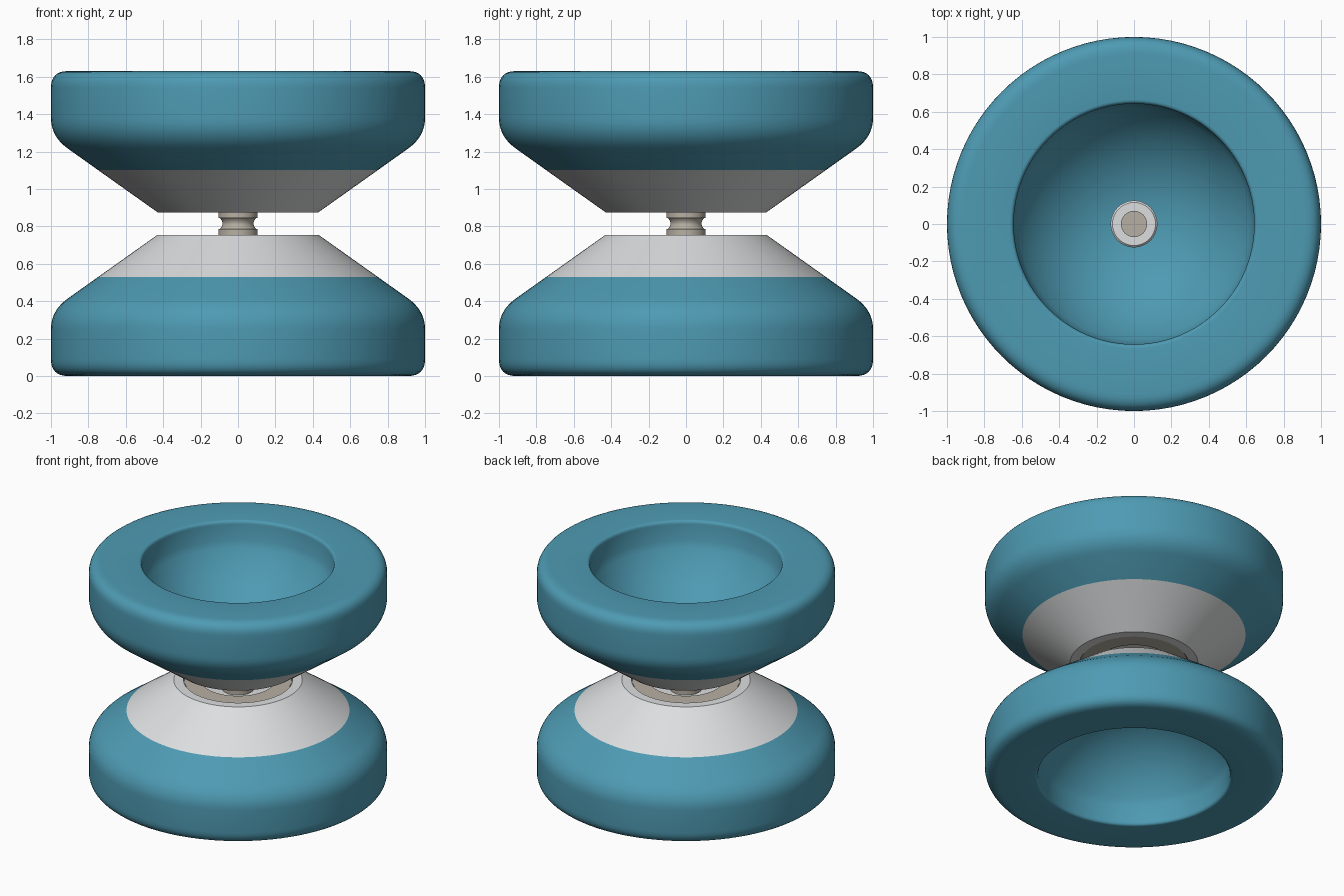
import bpy, bmesh, math
from mathutils import Vector

if "Cube" in bpy.data.objects:
    bpy.data.objects.remove(bpy.data.objects["Cube"])

H = 1.63       # overall height
SEG = 96


def material(name, rgb):
    m = bpy.data.materials.new(name)
    m.diffuse_color = (*rgb, 1)
    m.use_nodes = True
    m.node_tree.nodes["Principled BSDF"].inputs["Base Color"].default_value = m.diffuse_color
    return m


blue = material("teal blue", (0.076, 0.325, 0.45))
grey = material("light grey", (0.72, 0.73, 0.74))
beige = material("warm metal", (0.47, 0.43, 0.36))


def lathe(name, profile, mats, rule=None, flip=False, closed=False):
    """Revolve (radius, z) points; rule(i) gives the material of segment i."""
    bm = bmesh.new()
    rings = []
    for r, z in profile:
        z = H - z if flip else z
        if r < 1e-6:
            rings.append([bm.verts.new((0, 0, z))] * SEG)
        else:
            rings.append([bm.verts.new((r * math.cos(a), r * math.sin(a), z))
                          for a in (2 * math.pi * k / SEG for k in range(SEG))])
    pairs = list(zip(rings, rings[1:]))
    if closed:
        pairs.append((rings[-1], rings[0]))
    for i, (a, b) in enumerate(pairs):
        for k in range(SEG):
            n = (k + 1) % SEG
            corners = list(dict.fromkeys([a[k], a[n], b[n], b[k]]))
            f = bm.faces.new(corners)
            f.material_index = rule(i) if rule else 0
    bmesh.ops.recalc_face_normals(bm, faces=bm.faces)
    me = bpy.data.meshes.new(name)
    bm.to_mesh(me)
    bm.free()
    for m in mats:
        me.materials.append(m)
    ob = bpy.data.objects.new(name, me)
    bpy.context.collection.objects.link(ob)
    bpy.ops.object.select_all(action='DESELECT')
    ob.select_set(True)
    bpy.context.view_layer.objects.active = ob
    bpy.ops.object.shade_smooth_by_angle(angle=math.radians(28))
    return ob


def curve(p0, p1, p2, n=8):
    """Rounded corner through a control point."""
    p0, p1, p2 = Vector(p0), Vector(p1), Vector(p2)
    return [tuple(p0 * (1 - t) ** 2 + p1 * 2 * t * (1 - t) + p2 * t * t)
            for t in (i / n for i in range(n + 1))]


# Half body: dished face, rounded rim, cone, flat shoulder and bearing recess
R, TOP = 0.70, 0.56
half = [(0, TOP)]
a_max = math.asin(0.64 / R)
half += [(R * math.sin(a_max * i / 16), TOP - R + R * math.cos(a_max * i / 16))
         for i in range(1, 17)]
half += curve((0.643, 0.025), (0.645, 0), (0.665, 0), 4)
half += curve((0.91, 0), (1, 0), (1, 0.09))
half += curve((1, 0.25), (1, 0.35), (0.91, 0.414))
half += [(0.747, 0.53)]
paint_line = len(half) - 1
half += [(0.43, 0.755), (0.365, 0.755), (0.365, 0.73), (0.24, 0.73),
         (0.24, 0.69), (0, 0.69)]

for side, flip in (("lower", False), ("upper", True)):
    lathe(side + "_half", half, [blue, grey],
          lambda i: 1 if i >= paint_line else 0, flip)
    # Response pad ring set into the shoulder
    lathe(side + "_pad", [(0.245, 0.725), (0.36, 0.725), (0.36, 0.75), (0.245, 0.75)],
          [beige], flip=flip, closed=True)
    # Hub nut in the dish
    lathe(side + "_hub", [(0, 0.50), (0.115, 0.50), (0.125, 0.51), (0.125, 0.58), (0, 0.58)],
          [grey], flip=flip)

# Grooved bearing in the gap
bearing = [(0, 0.685), (0.105, 0.685), (0.105, 0.785)]
bearing += curve((0.098, 0.785), (0.068, 0.815), (0.098, 0.845), 10)
bearing += [(0.105, 0.845), (0.105, 0.945), (0, 0.945)]
lathe("bearing", bearing, [beige])

# Axle showing through both hub nuts
lathe("axle", [(0, 0.49), (0.07, 0.49), (0.07, H - 0.49), (0, H - 0.49)], [beige])
